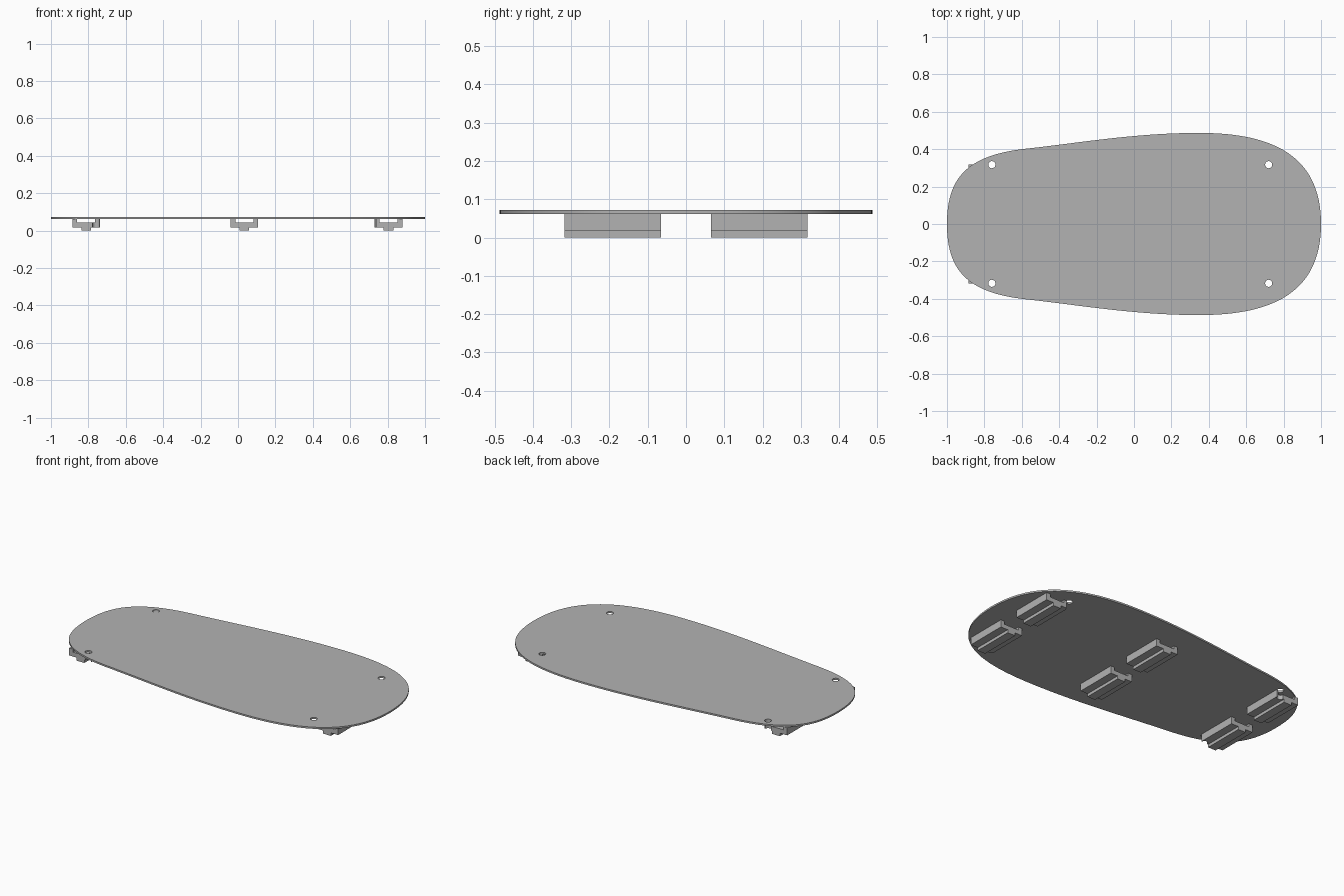
import bpy
import bmesh
from mathutils import Vector
from mathutils.geometry import interpolate_bezier

cube = bpy.data.objects.get("Cube")
if cube:
    bpy.data.objects.remove(cube, do_unlink=True)

PLATE_BOTTOM, PLATE_TOP = 0.062, 0.072
HOLE_X, HOLE_Y, HOLE_RADIUS = (-0.76, 0.72), 0.317, 0.019

grey = bpy.data.materials.new("mid grey")
grey.use_nodes = True
colour = (0.45, 0.45, 0.45, 1)
grey.diffuse_color = colour
grey.node_tree.nodes["Principled BSDF"].inputs["Base Color"].default_value = colour


def extrude_profile(name, points, depth):
    """Make a solid by sweeping a closed outline along a vector."""
    bm = bmesh.new()
    face = bm.faces.new([bm.verts.new(p) for p in points])
    swept = bmesh.ops.extrude_face_region(bm, geom=[face])["geom"]
    verts = [v for v in swept if isinstance(v, bmesh.types.BMVert)]
    bmesh.ops.translate(bm, verts=verts, vec=depth)
    bmesh.ops.recalc_face_normals(bm, faces=bm.faces)
    mesh = bpy.data.meshes.new(name)
    bm.to_mesh(mesh)
    bm.free()
    mesh.materials.append(grey)
    obj = bpy.data.objects.new(name, mesh)
    bpy.context.collection.objects.link(obj)
    return obj


# Deck: half outline from three curves, mirrored across the long axis
curves = [
    ((-1, 0), (-1, 0.24), (-0.9, 0.362), (-0.6, 0.4)),
    ((-0.6, 0.4), (-0.3, 0.432), (0, 0.487), (0.35, 0.487)),
    ((0.35, 0.487), (0.75, 0.487), (1, 0.36), (1, 0)),
]
half = []
for curve in curves:
    knots = [Vector((x, y, PLATE_BOTTOM)) for x, y in curve]
    half += interpolate_bezier(*knots, 25)[:-1]
half.append(Vector((1, 0, PLATE_BOTTOM)))
mirrored = [Vector((p.x, -p.y, p.z)) for p in reversed(half[1:-1])]
deck = extrude_profile("deck", half + mirrored, (0, 0, PLATE_TOP - PLATE_BOTTOM))

# Brackets: U channel with a narrow foot, in three pairs
side = [(0.026, 0), (0.026, 0.018), (0.074, 0.018), (0.074, PLATE_BOTTOM),
        (0.048, PLATE_BOTTOM), (0.048, 0.044)]
profile = side + [(-x, z) for x, z in reversed(side)]
brackets = []
for place, cx in (("right", -0.812), ("middle", 0.034), ("left", 0.805)):
    for end, y in (("front", -0.317), ("back", 0.065)):
        points = [(cx + x, y, z) for x, z in profile]
        brackets.append(extrude_profile(f"{place}_{end}_bracket", points, (0, 0.252, 0)))

# Screw holes: drilled through the deck and any bracket underneath
drills = []
for x in HOLE_X:
    for y in (-HOLE_Y, HOLE_Y):
        bpy.ops.mesh.primitive_cylinder_add(vertices=32, radius=HOLE_RADIUS,
                                            depth=0.3, location=(x, y, 0.04))
        drill = bpy.context.object
        drill.name = "hole_cutter"
        drill.hide_render = True
        drills.append(drill)
for obj in [deck] + brackets:
    for drill in drills:
        cut = obj.modifiers.new("screw hole", "BOOLEAN")
        cut.operation = "DIFFERENCE"
        cut.solver = "EXACT"
        cut.object = drill
    bpy.context.view_layer.objects.active = obj
    for name in [m.name for m in obj.modifiers]:
        bpy.ops.object.modifier_apply(modifier=name)
for drill in drills:
    bpy.data.objects.remove(drill, do_unlink=True)

# Smooth the rounded rim and hole walls, keeping the edges crisp
bpy.ops.object.select_all(action="DESELECT")
deck.select_set(True)
bpy.context.view_layer.objects.active = deck
bpy.ops.object.shade_smooth_by_angle()
